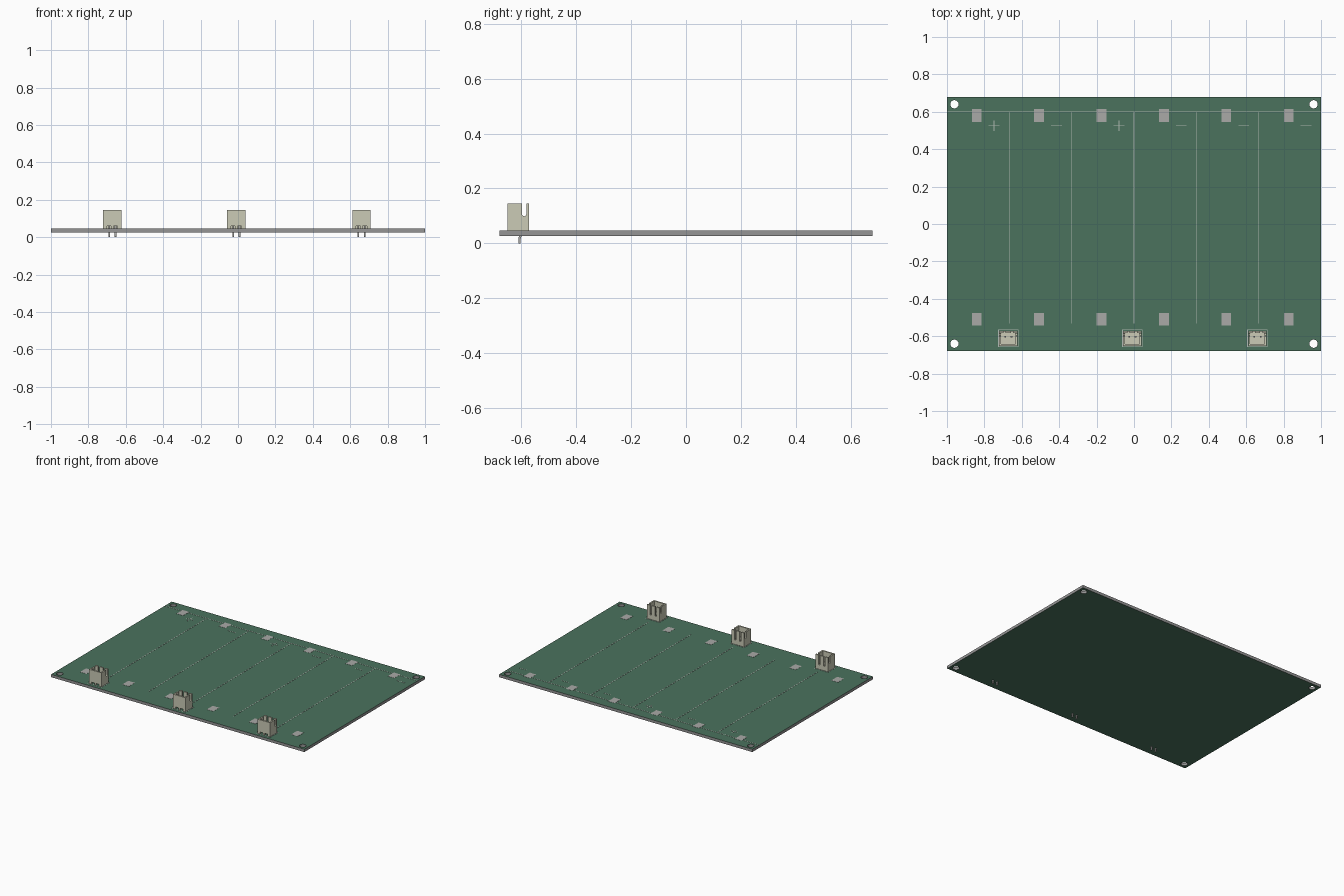
import bpy, bmesh, math

if "Cube" in bpy.data.objects:
    bpy.data.objects.remove(bpy.data.objects["Cube"])

TOP, BOT = 0.046, 0.026      # board faces
MARK = TOP + 0.001           # top of pads and printed lines


def material(name, rgb):
    m = bpy.data.materials.new(name)
    m.diffuse_color = (*rgb, 1)
    m.use_nodes = True
    m.node_tree.nodes["Principled BSDF"].inputs["Base Color"].default_value = m.diffuse_color
    return m


green = material("solder_mask", (0.07, 0.17, 0.11))
core = material("board_core", (0.3, 0.3, 0.3))
cream = material("housing_plastic", (0.6, 0.6, 0.47))
metal = material("metal", (0.4, 0.4, 0.39))
white = material("print", (0.45, 0.5, 0.46))


def prism(bm, pts, axis, a, b):
    """Extrude a 2D profile along an axis from a to b."""
    place = {'x': lambda u, v: (a, u, v), 'y': lambda u, v: (u, a, v),
             'z': lambda u, v: (u, v, a)}[axis]
    f = bm.faces.new([bm.verts.new(place(u, v)) for u, v in pts])
    vec = [0, 0, 0]
    vec['xyz'.index(axis)] = b - a
    new = bmesh.ops.extrude_face_region(bm, geom=[f], use_keep_orig=True)['geom']
    bmesh.ops.translate(bm, vec=vec, verts=[v for v in new if isinstance(v, bmesh.types.BMVert)])


def box(bm, x0, x1, y0, y1, z0, z1):
    prism(bm, [(x0, y0), (x1, y0), (x1, y1), (x0, y1)], 'z', z0, z1)


def mesh(name, bm, mat):
    bmesh.ops.recalc_face_normals(bm, faces=bm.faces)
    me = bpy.data.meshes.new(name)
    bm.to_mesh(me)
    bm.free()
    me.materials.append(mat)
    return me


def add(name, me, loc=(0, 0, 0)):
    ob = bpy.data.objects.new(name, me)
    ob.location = loc
    bpy.context.collection.objects.link(ob)
    return ob


# board: filled outline with four mounting holes, grey cut edges
cu = bpy.data.curves.new("board_outline", 'CURVE')
cu.dimensions, cu.fill_mode, cu.extrude = '2D', 'BOTH', (TOP - BOT) / 2
loops = [[(-1, -0.68), (1, -0.68), (1, 0.68), (-1, 0.68)]]
for sx in (-1, 1):
    for sy in (-1, 1):
        loops.append([(sx * 0.96 + 0.022 * math.cos(i * math.tau / 32),
                       sy * 0.64 + 0.022 * math.sin(i * math.tau / 32)) for i in range(32)])
for pts in loops:
    s = cu.splines.new('POLY')
    s.points.add(len(pts) - 1)
    s.use_cyclic_u = True
    for p, (x, y) in zip(s.points, pts):
        p.co = (x, y, 0, 1)
tmp = bpy.data.objects.new("board_outline", cu)
bpy.context.collection.objects.link(tmp)
dg = bpy.context.evaluated_depsgraph_get()
me = bpy.data.meshes.new_from_object(tmp.evaluated_get(dg))
bpy.data.objects.remove(tmp)
bm = bmesh.new()
bm.from_mesh(me)
bmesh.ops.remove_doubles(bm, verts=bm.verts, dist=1e-5)
bmesh.ops.translate(bm, vec=(0, 0, (TOP + BOT) / 2), verts=bm.verts)
for f in bm.faces:
    f.smooth = False
    f.material_index = 0 if abs(f.normal.z) > 0.5 else 1
board = mesh("circuit_board", bm, green)
board.materials.append(core)
add("circuit_board", board)

# contact pads, one at each end of the six cells
bm = bmesh.new()
box(bm, -0.026, 0.026, -0.034, 0.034, TOP - 0.002, MARK)
pad = mesh("contact_pad", bm, metal)
for i in range(6):
    x = -0.841 + i * 0.3336
    for y in (0.58, -0.51):
        add("contact_pad", pad, (x, y, 0))

# printed cell boundaries and polarity marks
bm = bmesh.new()
W = 0.002


def line(x0, x1, y0, y1):
    box(bm, x0 - W, x1 + W, y0 - W, y1 + W, TOP - 0.002, MARK)


for i in range(1, 6):
    x = -1 + i / 3
    line(x, x, -0.53, 0.60)
line(-0.997, 0.997, 0.60, 0.60)
for i in range(6):
    x = -0.748 + i * 0.3336
    line(x - 0.027, x + 0.027, 0.525, 0.525)
    if i in (0, 2):
        line(x, x, 0.498, 0.552)

# connector outlines on the board
connectors = (-0.672, -0.009, 0.66)
for cx in connectors:
    for y in (-0.656, -0.566):
        line(cx - 0.053, cx + 0.053, y, y)
    for s in (-1, 1):
        line(cx + s * 0.053, cx + s * 0.053, -0.656, -0.566)
add("printed_lines", mesh("printed_lines", bm, white))

# connector housing: floor and four walls, slotted sides and rear
H, F, B, T, top = 0.049, -0.651, -0.572, 0.010, 0.146
bm = bmesh.new()
box(bm, -H + T, H - T, F + T, B - T, TOP + 0.013, TOP + 0.024)
slot_c, slot_r, slot_z = -0.590, 0.0075, 0.106
arc = [(slot_c - slot_r * math.cos(i * math.pi / 8),
        slot_z - slot_r * math.sin(i * math.pi / 8)) for i in range(9)]
side = [(F, TOP), (F, top), (slot_c - slot_r, top)] + arc + \
       [(slot_c + slot_r, top), (B, top), (B, TOP)]
prism(bm, side, 'x', -H, -H + T)
prism(bm, side, 'x', H - T, H)
half = [(-H + T, TOP)]
n = TOP + 0.013
base = [(-0.029, TOP), (-0.029, n), (-0.006, n), (-0.006, TOP)]
front = half + base + [(-x, z) for x, z in reversed(base)] + \
        [(H - T, TOP), (H - T, top), (-H + T, top)]
prism(bm, front, 'y', F, F + T)
cut = [(0.026, top), (0.026, 0.078), (0.014, 0.078), (0.014, top)]
rear = [(-H + T, TOP), (H - T, TOP), (H - T, top)] + cut + \
       [(-x, z) for x, z in reversed(cut)] + [(-H + T, top)]
prism(bm, rear, 'y', B - T, B)
housing = mesh("connector_housing", bm, cream)

# bent contact pins running through the board
bm = bmesh.new()
path = [(-0.603, 0.120), (-0.603, 0.030), (-0.607, 0.018), (-0.607, 0.0)]
w = 0.0043
prof = [(y - w, z) for y, z in path] + [(y + w, z) for y, z in reversed(path)]
for px in (-0.017, 0.017):
    prism(bm, prof, 'x', px - w, px + w)
pins = mesh("connector_pins", bm, metal)

for cx in connectors:
    add("connector_housing", housing, (cx, 0, 0))
    add("connector_pins", pins, (cx, 0, 0))
